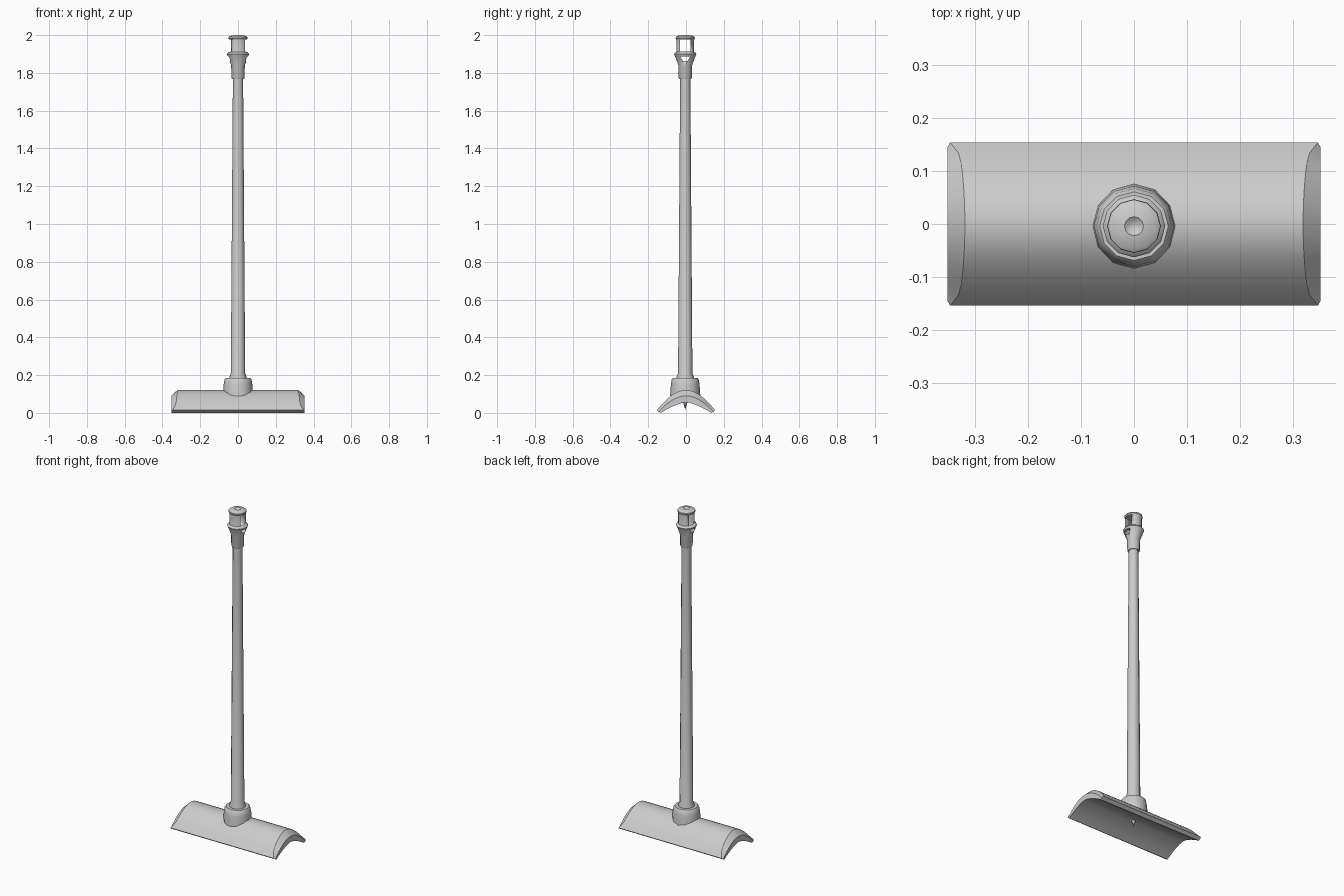
import bpy, bmesh, math

if "Cube" in bpy.data.objects:
    bpy.data.objects.remove(bpy.data.objects["Cube"])

grey = bpy.data.materials.new("light grey")
grey.use_nodes = True
grey.diffuse_color = (0.6, 0.6, 0.6, 1)
grey.node_tree.nodes["Principled BSDF"].inputs["Base Color"].default_value = (0.6, 0.6, 0.6, 1)

AXIS_Y = -0.004
SIDES = 12


def finish(name, bm, smooth=35):
    bmesh.ops.remove_doubles(bm, verts=bm.verts, dist=1e-5)
    bmesh.ops.recalc_face_normals(bm, faces=bm.faces)
    mesh = bpy.data.meshes.new(name)
    bm.to_mesh(mesh)
    bm.free()
    mesh.materials.append(grey)
    obj = bpy.data.objects.new(name, mesh)
    bpy.context.collection.objects.link(obj)
    bpy.ops.object.select_all(action="DESELECT")
    bpy.context.view_layer.objects.active = obj
    obj.select_set(True)
    bpy.ops.object.shade_smooth_by_angle(angle=math.radians(smooth))
    return obj


def lathe(name, profile, closed=False):
    """Spin (radius, height) points around the pole axis."""
    bm = bmesh.new()
    verts = [bm.verts.new((r, AXIS_Y, z)) for r, z in profile]
    loop = verts + verts[:1] if closed else verts
    edges = [bm.edges.new(pair) for pair in zip(loop, loop[1:])]
    bmesh.ops.spin(bm, geom=verts + edges, cent=(0, AXIS_Y, 0), axis=(0, 0, 1),
                   angle=math.tau, steps=SIDES, use_merge=True)
    return finish(name, bm)


def prism(name, outline, half_length):
    """Extrude a (y, z) outline along x."""
    bm = bmesh.new()
    face = bm.faces.new([bm.verts.new((-half_length, y, z)) for y, z in outline])
    new = bmesh.ops.extrude_face_region(bm, geom=[face])["geom"]
    bmesh.ops.translate(bm, vec=(2 * half_length, 0, 0),
                        verts=[v for v in new if isinstance(v, bmesh.types.BMVert)])
    return finish(name, bm)


# Arched saddle: rows run from the left end's underside over the top to the right end
STEPS = 16
bm = bmesh.new()
rows = []
for i in range(STEPS + 1):
    t = 2 * i / STEPS - 1
    bow = 0.45 * math.cos(t * math.pi / 2) + 0.55 * (1 - t * t)
    top = (0.32 + 0.012 * t ** 2 + 0.016 * t ** 12, 0.154 * t, 0.014 + 0.107 * bow)
    rim = (0.353, 0.146 * t, 0.006 + 0.084 * bow)
    under = (0.353, 0.134 * t, 0.056 * (1 - abs(t) ** 1.5))
    section = [(-x, y, z) for x, y, z in (under, rim, top)] + [top, rim, under]
    rows.append([bm.verts.new(p) for p in section])
for a, b in zip(rows, rows[1:]):
    for k in range(len(a)):
        bm.faces.new((a[k - 1], a[k], b[k], b[k - 1]))
for row in (rows[0], rows[-1]):
    bm.faces.new(row)
finish("arched_saddle", bm, 30)

# Socket, pole and the small spike below the saddle
lathe("socket_collar", [(0, 0.09), (0.08, 0.09), (0.076, 0.15), (0.071, 0.178),
                        (0.065, 0.185), (0, 0.185)])
lathe("pole", [(0, 0.18), (0.046, 0.18), (0.045, 0.192), (0.038, 0.21),
               (0.027, 1.78), (0, 1.78)])
lathe("spike", [(0, 0.018), (0.013, 0.06), (0, 0.07)])

# Pole head with a slot running through from side to side
head = lathe("pole_head", [(0, 1.768), (0.032, 1.768), (0.035, 1.775), (0.036, 1.84),
                           (0.054, 1.888), (0.047, 1.91), (0.047, 1.982), (0, 1.982)])
cutter = prism("slot_cutter", [(AXIS_Y + y, z) for y, z in
                               [(-0.012, 1.862), (0.012, 1.862), (0.027, 1.888),
                                (0.027, 1.978), (-0.027, 1.978), (-0.027, 1.888)]], 0.1)
cut = head.modifiers.new("slot", "BOOLEAN")
cut.operation, cut.object, cut.solver = "DIFFERENCE", cutter, "EXACT"
bpy.context.view_layer.objects.active = head
bpy.ops.object.modifier_apply(modifier="slot")
bpy.data.objects.remove(cutter)

# Flange ring across the slot, and the dimpled cap
lathe("flange_ring", [(0.042, 1.888), (0.054, 1.888), (0.059, 1.9),
                      (0.053, 1.908), (0.042, 1.912)], closed=True)
lathe("cap", [(0, 1.976), (0.047, 1.976), (0.051, 1.983), (0.05, 1.99),
              (0.041, 1.996), (0.018, 2.0), (0.01, 1.994), (0, 1.992)])
